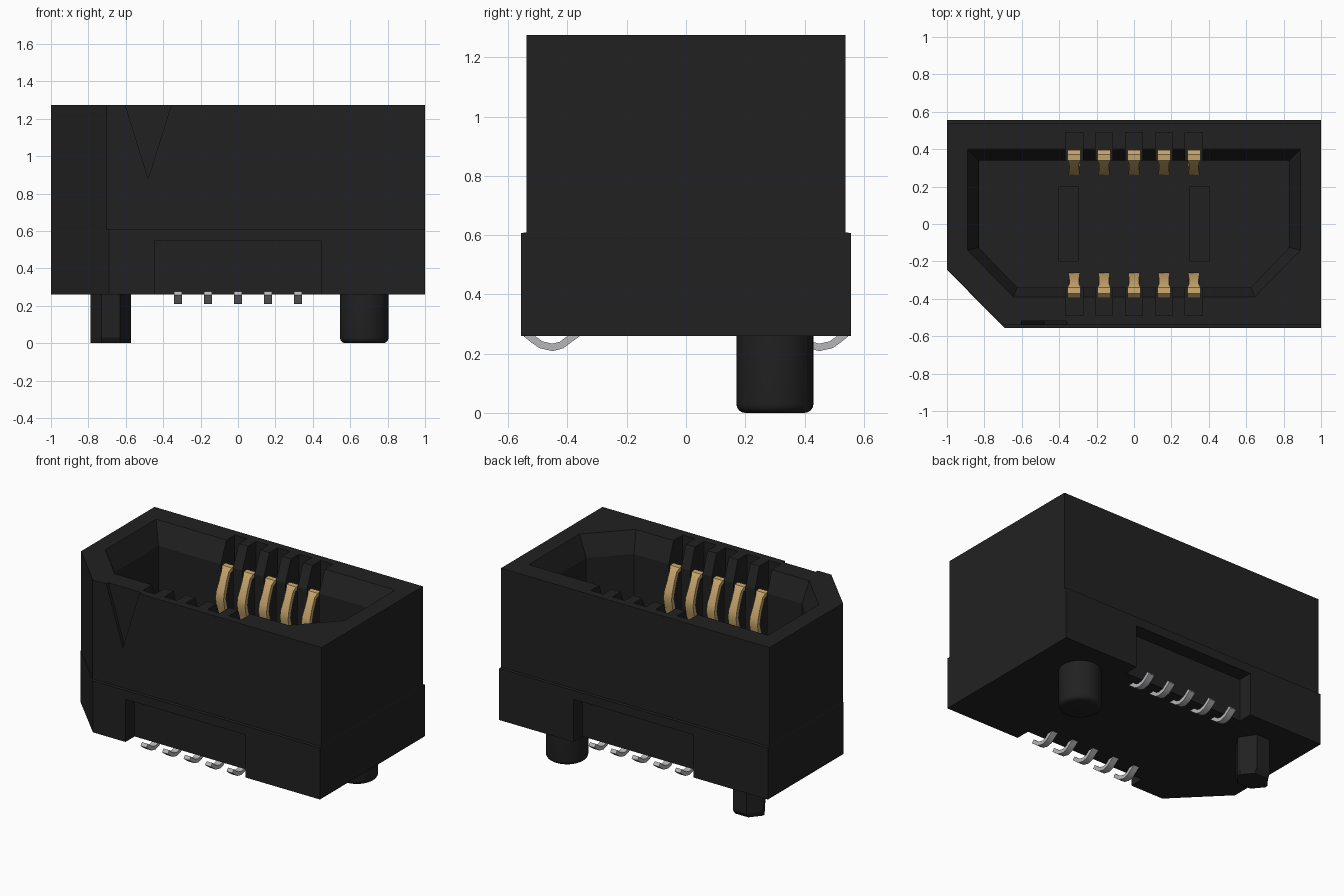
import bpy, bmesh, math
from mathutils import Vector

if "Cube" in bpy.data.objects:
    bpy.data.objects.remove(bpy.data.objects["Cube"])


def material(name, rgb):
    m = bpy.data.materials.new(name)
    m.diffuse_color = (*rgb, 1)
    m.use_nodes = True
    m.node_tree.nodes["Principled BSDF"].inputs["Base Color"].default_value = m.diffuse_color
    return m


BLACK = material("black plastic", (0.0155, 0.0155, 0.0155))
GOLD = material("gold contact", (0.58, 0.385, 0.15))
TIN = material("tin lead", (0.47, 0.47, 0.49))


def loft(name, rings, mat):
    """Closed solid through rings that all have the same point count."""
    bm = bmesh.new()
    rows = [[bm.verts.new(p) for p in ring] for ring in rings]
    n = len(rows[0])
    for a, b in zip(rows, rows[1:]):
        for i in range(n):
            j = (i + 1) % n
            bm.faces.new((a[i], a[j], b[j], b[i]))
    bm.faces.new(rows[0][::-1])
    bm.faces.new(rows[-1])
    bmesh.ops.recalc_face_normals(bm, faces=bm.faces)
    if bm.calc_volume(signed=True) < 0:
        bmesh.ops.reverse_faces(bm, faces=bm.faces)
    me = bpy.data.meshes.new(name)
    bm.to_mesh(me)
    bm.free()
    me.materials.append(mat)
    ob = bpy.data.objects.new(name, me)
    bpy.context.collection.objects.link(ob)
    return ob


def level(points, z):
    return [(x, y, z) for x, y in points]


def box(name, x0, x1, y0, y1, z0, z1):
    pts = [(x0, y0), (x1, y0), (x1, y1), (x0, y1)]
    return loft(name, [level(pts, z0), level(pts, z1)], BLACK)


def volume(me):
    bm = bmesh.new()
    bm.from_mesh(me)
    v = bm.calc_volume(signed=True)
    bm.free()
    return v


def cut(ob, cutters):
    """Subtract several separate cutters at once, with a sanity check per solver."""
    bm = bmesh.new()
    for c in cutters:
        bm.from_mesh(c.data)
        bpy.data.objects.remove(c)
    me = bpy.data.meshes.new("cutter")
    bm.to_mesh(me)
    bm.free()
    tool = bpy.data.objects.new("cutter", me)
    bpy.context.collection.objects.link(tool)
    tool.hide_render = True
    goal = volume(ob.data)
    for solver in ('MANIFOLD', 'EXACT', 'FLOAT'):
        source = ob.data.copy()
        mod = ob.modifiers.new("cut", 'BOOLEAN')
        mod.operation, mod.solver, mod.object = 'DIFFERENCE', solver, tool
        bpy.context.view_layer.objects.active = ob
        bpy.ops.object.modifier_apply(modifier=mod.name)
        if goal * 0.4 < volume(ob.data) < goal * 0.999:
            break
        ob.modifiers.clear()
        ob.data = source
    bpy.data.objects.remove(tool)


def smooth(ob, degrees=40):
    bpy.ops.object.select_all(action='DESELECT')
    ob.select_set(True)
    bpy.context.view_layer.objects.active = ob
    bpy.ops.object.shade_smooth_by_angle(angle=math.radians(degrees))


def ribbon(name, path, widths, thick, x, side, mat):
    """Bent strip along (y, z) points, mirrored in y by side."""
    pts = [Vector(p) for p in path]
    rings = []
    for i, p in enumerate(pts):
        d = (pts[min(i + 1, len(pts) - 1)] - pts[max(i - 1, 0)]).normalized()
        n = Vector((-d.y, d.x)) * thick / 2
        a, b, w = p + n, p - n, widths[i] / 2
        rings.append([(x - w, side * a.x, a.y), (x + w, side * a.x, a.y),
                      (x + w, side * b.x, b.y), (x - w, side * b.x, b.y)])
    smooth(loft(name, rings, mat))


PITCH = [-0.32 + 0.16 * i for i in range(5)]
BOTTOM, STEP, TOP, FLOOR = 0.26, 0.607, 1.275, 0.5

# Housing: one keyed corner, lower half slightly wider
lower = [(-1, -0.245), (-0.69, -0.557), (1, -0.557), (1, 0.557), (-1, 0.557)]
upper = [(-0.999, -0.242), (-0.704, -0.539), (0.999, -0.539), (0.999, 0.539),
         (-0.999, 0.539)]
housing = loft("housing", [level(lower, BOTTOM), level(lower, STEP),
                           level(upper, STEP + 0.002), level(upper, TOP)], BLACK)

# Mating cavity with sloped lead-in
mouth = [(-0.89, -0.14), (-0.645, -0.39), (0.645, -0.39), (0.89, -0.14),
         (0.89, 0.4), (-0.89, 0.4)]
well = [(-0.83, -0.125), (-0.625, -0.34), (0.625, -0.34), (0.83, -0.125),
        (0.83, 0.34), (-0.83, 0.34)]
above = [tuple(Vector(m) + (Vector(m) - Vector(w)) * 0.1)
         for m, w in zip(mouth, well)]
cut(housing, [loft("cavity_cutter", [level(well, FLOOR), level(well, TOP - 0.14),
                                     level(above, TOP + 0.014)], BLACK)])

# Orientation notch, floor pockets, lead recesses and contact slots
tri = [(-0.609, 1.295), (-0.351, 1.295), (-0.48, 0.88)]
cutters = [loft("notch_cutter", [[(x, y, z) for x, z in tri]
                                 for y in (-0.6, -0.518)], BLACK)]
for side in (-1, 1):
    a, b = sorted((side * 0.30, side * 0.405))
    cutters.append(box("pocket_cutter", a, b, -0.2, 0.2, 0.4, 0.53))
    a, b = sorted((side * 0.46, side * 0.7))
    cutters.append(box("recess_cutter", -0.447, 0.447, a, b, 0.1, 0.547))
    a, b = sorted((side * 0.30, side * 0.488))
    for x in PITCH:
        cutters.append(box("slot_cutter", x - 0.046, x + 0.046, a, b,
                           FLOOR + 0.07, 1.4))
cut(housing, cutters)

# Spring contacts and solder leads
spring = [(0.37, 0.48), (0.335, 0.7), (0.285, 0.89), (0.274, 0.94), (0.28, 0.98),
          (0.306, 1.04), (0.332, 1.1), (0.348, 1.12), (0.365, 1.122), (0.385, 1.1)]
spring_w = [0.06, 0.06, 0.06, 0.06, 0.06, 0.052, 0.052, 0.07, 0.07, 0.07]
foot = [(0.54, 0.268), (0.515, 0.248), (0.49, 0.23), (0.45, 0.221),
        (0.42, 0.229), (0.395, 0.248), (0.365, 0.27)]
for side in (-1, 1):
    for x in PITCH:
        ribbon("contact", spring, spring_w, 0.028, x, side, GOLD)
        ribbon("solder_lead", foot, [0.043] * len(foot), 0.025, x, side, TIN)

# Round locating peg with a rounded end
rings = []
for k in range(6):
    t = math.pi / 8 * min(k, 4)
    r, z = 0.10 + 0.03 * math.sin(t), 0.03 - 0.03 * math.cos(t)
    z = 0.27 if k == 5 else z
    rings.append([(0.675 + r * math.cos(math.tau * i / 40),
                   0.30 + r * math.sin(math.tau * i / 40), z) for i in range(40)])
smooth(loft("round_peg", rings, BLACK))

# Faceted locating peg, tapered at the tip
plan = [(0.108, -0.012), (0.108, 0.012), (0.05, 0.1), (-0.05, 0.1),
        (-0.108, 0.012), (-0.108, -0.012), (-0.05, -0.1), (0.05, -0.1)]
loft("faceted_peg", [[(-0.68 + x, 0.30 + y * s, z) for x, y in plan]
                     for s, z in ((0.8, 0), (1, 0.03), (1, 0.27))], BLACK)
